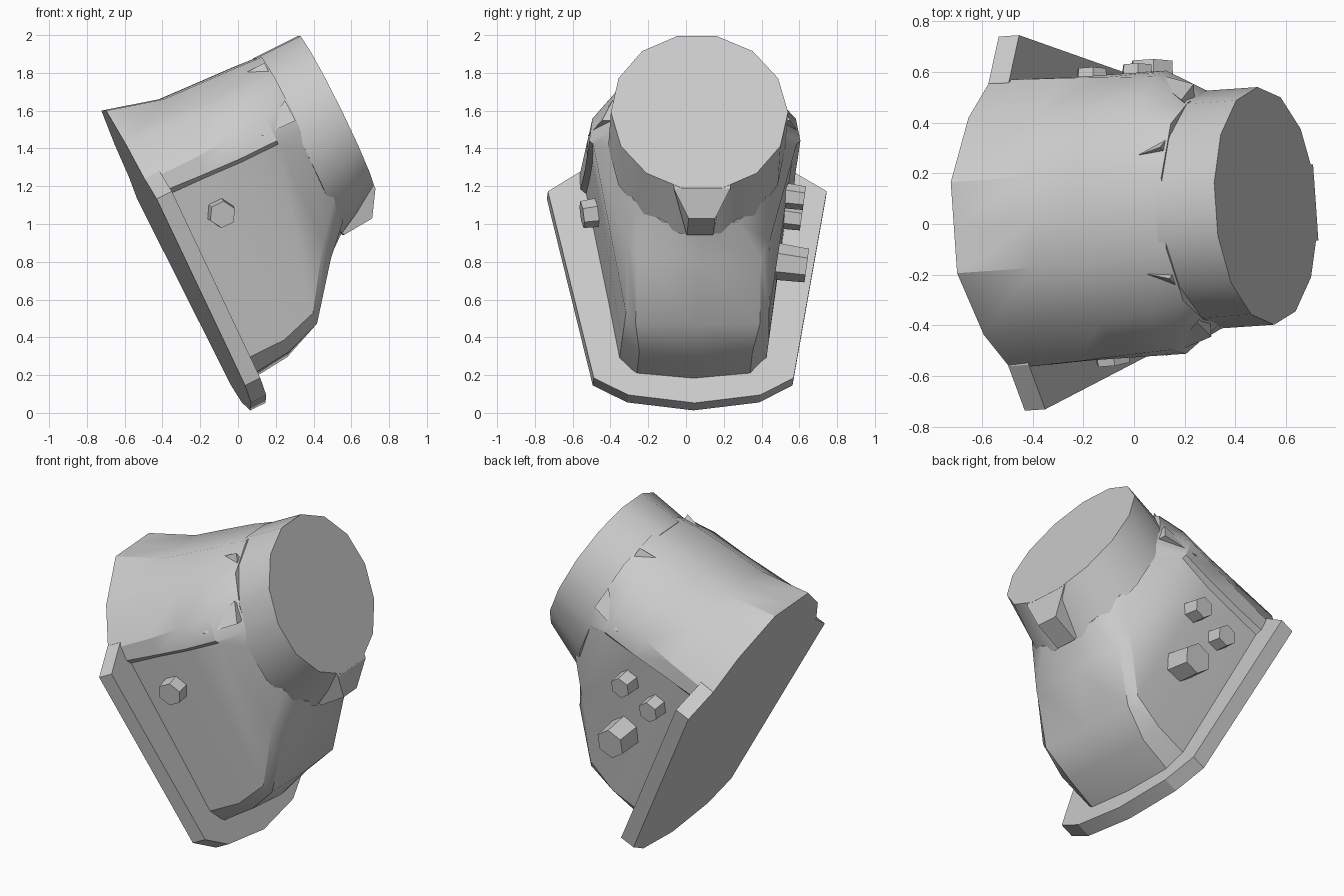
import bpy
import bmesh
from math import cos, sin, pi, radians
from mathutils import Matrix, Vector

cube = bpy.data.objects.get("Cube")
if cube:
    bpy.data.objects.remove(cube, do_unlink=True)

grey = bpy.data.materials.new("plain grey")
grey.use_nodes = True
grey.diffuse_color = (0.6, 0.6, 0.6, 1)
grey.node_tree.nodes["Principled BSDF"].inputs["Base Color"].default_value = (0.6, 0.6, 0.6, 1)

# Tilted frame: first axis runs down the mounting face, second across, third away from it
frame = Matrix.Rotation(radians(4), 4, 'Z') @ Matrix((
    (0.44, 0, 0.898, -0.71),
    (0, 1, 0, 0.035),
    (-0.898, 0, 0.44, 1.6),
    (0, 0, 0, 1)))


def finish(name, bm, angle=32):
    bmesh.ops.recalc_face_normals(bm, faces=bm.faces[:])
    bm.transform(frame)
    mesh = bpy.data.meshes.new(name)
    bm.to_mesh(mesh)
    bm.free()
    mesh.materials.append(grey)
    obj = bpy.data.objects.new(name, mesh)
    bpy.context.collection.objects.link(obj)
    bpy.ops.object.select_all(action='DESELECT')
    obj.select_set(True)
    bpy.context.view_layer.objects.active = obj
    bpy.ops.object.shade_smooth_by_angle(angle=radians(angle))
    return obj


def loft(name, sections, angle=32):
    """Skin a list of equal-length loops and cap both ends."""
    bm = bmesh.new()
    loops = [[bm.verts.new(p) for p in loop] for loop in sections]
    count = len(loops[0])
    for a, b in zip(loops, loops[1:]):
        for i in range(count):
            j = (i + 1) % count
            bm.faces.new((a[i], a[j], b[j], b[i]))
    bm.faces.new(loops[0])
    bm.faces.new(loops[-1])
    return finish(name, bm, angle)


def mirrored(half, height):
    """Close a half outline that starts and ends on the centre line."""
    other = [(u, -y) for u, y in half[-2:0:-1]]
    return [(u, y, height) for u, y in half + other]


def oval(centre, ru, ry, height, sides=14):
    steps = [(i + 0.5) * 2 * pi / sides for i in range(sides)]
    return [(centre - ru * cos(t), ry * sin(t), height) for t in steps]


# Housing: arched upper barrel blending into a tapering lower box
body = [
    (0, [(0, 0), (0, .18), (.2, .43), (.42, .57), (.5, .57),
         (.53, .54), (1.5, .39), (1.6, .3), (1.63, 0)]),
    (.3, [(.08, 0), (.08, .18), (.22, .42), (.42, .56), (.52, .56),
          (.54, .53), (1.5, .39), (1.57, .3), (1.6, 0)]),
    (.5, [(.09, 0), (.09, .18), (.23, .41), (.41, .55), (.53, .56),
          (.55, .53), (1.44, .38), (1.5, .33), (1.51, 0)]),
    (.72, [(.1, 0), (.1, .17), (.23, .4), (.4, .54), (.53, .56),
           (.55, .54), (1.12, .38), (1.22, .33), (1.24, 0)]),
    (.87, [(.11, 0), (.11, .14), (.23, .35), (.4, .43), (.55, .45),
           (.65, .45), (.95, .35), (1.08, .2), (1.12, 0)]),
]
loft("housing", [mirrored(half, n) for n, half in body])

# Mounting flange along the lower half of the base
flange = [(.4, 0), (.4, .56), (.52, .74), (1.62, .53), (1.72, .35), (1.767, 0)]
loft("mounting_flange", [mirrored(flange, n) for n in (0, .09)], 20)

# Round collar, a little deeper on its lower side
loft("collar", [oval(.62, .53, .47, .84), oval(.55, .46, .47, 1.105)])

# Lug under the collar
loft("collar_lug", [
    [(.8, s * .15, .85), (.8, s * .15, 1.104),
     (1.0, s * .15, 1.104), (1.137, s * .07, 1.024), (1.15, s * .07, .85)]
    for s in (-1, 1)], 10)

# Bolt heads standing square to the sloping side walls
bolts = [("front_bolt", -1, .742, .288, .08, .08),
         ("back_upper_bolt", 1, .74, .484, .07, .09),
         ("back_inner_bolt", 1, .758, .275, .07, .09),
         ("back_large_bolt", 1, 1.077, .38, .1, .15)]
for name, side, u, n, radius, height in bolts:
    bm = bmesh.new()
    bmesh.ops.create_cone(bm, cap_ends=True, segments=6, radius1=radius,
                          radius2=radius * .9, depth=height + .06)
    axis = Vector((.15, side, 0)).normalized()
    wall = Vector((u, side * (.53 - .15 * (u - .54)), n))
    turn = axis.to_track_quat('Z', 'Y').to_matrix().to_4x4()
    bm.transform(Matrix.Translation(wall + axis * (height / 2 - .03)) @ turn)
    finish(name, bm, 10)


# Small pointed ribs running back from the collar
def rib(name, u, y, tip_u, tip_y, tip_n, size):
    root = [(u - size, y, .86), (u + size, y + size, .86), (u + size, y - size, .86)]
    tip = [(tip_u + (p[0] - u) * .05, tip_y + (p[1] - y) * .05, tip_n) for p in root]
    loft(name, [root, tip], 10)


for side, word in ((-1, "front"), (1, "back")):
    rib(word + "_upper_rib", .17, side * .26, .15, side * .2, .62, .03)
    rib(word + "_shoulder_rib", .42, side * .44, .47, side * .56, .66, .06)
